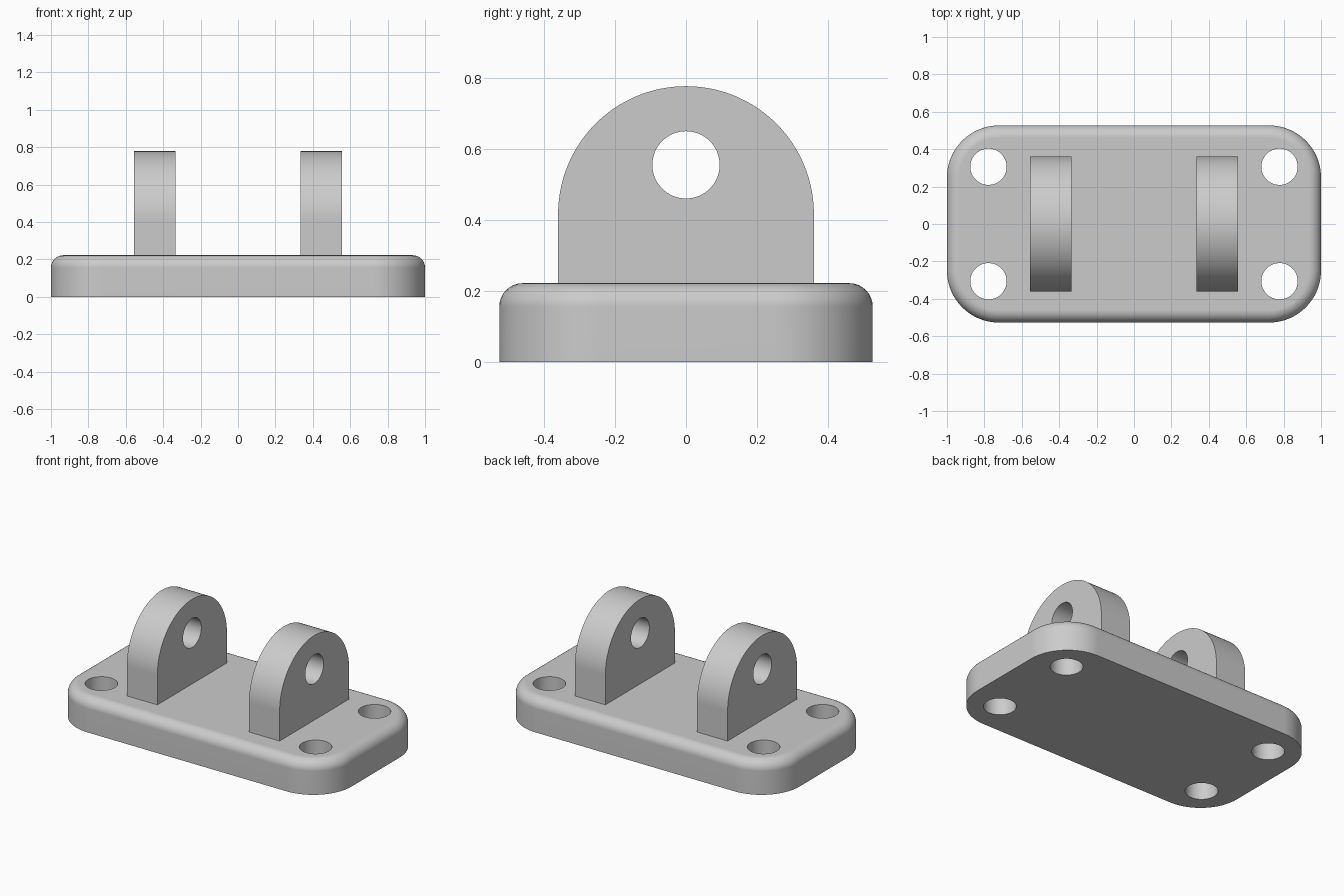
import bpy
import bmesh
from math import sin, cos, pi, radians
from mathutils import Vector

if "Cube" in bpy.data.objects:
    bpy.data.objects.remove(bpy.data.objects["Cube"], do_unlink=True)

# Overall sizes
HALF_X, HALF_Y, BASE_H = 1.0, 0.527, 0.222
CORNER_R, FILLET_R = 0.278, 0.066
BOLT_X, BOLT_Y, HOLE_R = 0.778, 0.306, 0.097
LUG_IN, LUG_OUT, LUG_R, LUG_Z = 0.333, 0.555, 0.361, 0.417
PIN_Z, PIN_R = 0.556, 0.095

grey = bpy.data.materials.new("plain grey")
grey.use_nodes = True
grey.diffuse_color = (0.6, 0.6, 0.6, 1)
grey.node_tree.nodes["Principled BSDF"].inputs["Base Color"].default_value = (0.6, 0.6, 0.6, 1)


def arc(cx, cy, r, start, end, steps):
    """Points along an arc, in degrees."""
    angles = [radians(start + (end - start) * i / steps) for i in range(steps + 1)]
    return [(cx + r * cos(a), cy + r * sin(a)) for a in angles]


def skin(name, rings):
    """Solid through equal point rings, capped at both ends."""
    bm = bmesh.new()
    loops = [[bm.verts.new(p) for p in ring] for ring in rings]
    for low, high in zip(loops, loops[1:]):
        for i in range(len(low)):
            j = (i + 1) % len(low)
            bm.faces.new((low[i], low[j], high[j], high[i]))
    bm.faces.new(loops[0][::-1])
    bm.faces.new(loops[-1])
    bmesh.ops.recalc_face_normals(bm, faces=bm.faces)
    mesh = bpy.data.meshes.new(name)
    bm.to_mesh(mesh)
    bm.free()
    mesh.materials.append(grey)
    obj = bpy.data.objects.new(name, mesh)
    bpy.context.collection.objects.link(obj)
    return obj


def activate(obj):
    bpy.ops.object.select_all(action='DESELECT')
    obj.select_set(True)
    bpy.context.view_layer.objects.active = obj


def drill(obj, centre, axis, radius):
    """Cut a round hole through the object along x or z."""
    circle = arc(0, 0, radius, 0, 360, 64)[:-1]
    c = Vector(centre)
    rings = [[c + Vector((t, u, v) if axis == 'x' else (u, v, t)) for u, v in circle]
             for t in (-0.5, 0.5)]
    cutter = skin("hole_cutter", rings)
    cutter.hide_render = True
    activate(obj)
    mod = obj.modifiers.new("hole", 'BOOLEAN')
    mod.operation = 'DIFFERENCE'
    mod.solver = 'EXACT'
    mod.object = cutter
    bpy.ops.object.modifier_apply(modifier=mod.name)
    bpy.data.objects.remove(cutter, do_unlink=True)


def finish(obj):
    """Smooth curves, crisp edges, flat large faces."""
    activate(obj)
    bpy.ops.object.shade_smooth_by_angle(angle=radians(30))
    mod = obj.modifiers.new("flat_faces", 'WEIGHTED_NORMAL')
    mod.keep_sharp = True


def base_ring(inset, z):
    """Rounded rectangle pulled in by the inset."""
    x, y, r = HALF_X - CORNER_R, HALF_Y - CORNER_R, CORNER_R - inset
    corners = [(x, y, 0), (-x, y, 90), (-x, -y, 180), (x, -y, 270)]
    return [(px, py, z) for cx, cy, a in corners
            for px, py in arc(cx, cy, r, a, a + 90, 20)]


# Base plate with a filleted top edge
rings = [base_ring(0, 0)]
for i in range(9):
    a = pi / 2 * i / 8
    rings.append(base_ring(FILLET_R * (1 - cos(a)), BASE_H - FILLET_R * (1 - sin(a))))
base = skin("base_plate", rings)
for sx in (-1, 1):
    for sy in (-1, 1):
        drill(base, (sx * BOLT_X, sy * BOLT_Y, 0.1), 'z', HOLE_R)
finish(base)

# Pair of round-topped lugs with pin holes
foot = BASE_H - 0.01
outline = [(-LUG_R, foot), (LUG_R, foot)] + arc(0, LUG_Z, LUG_R, 0, 180, 64)
for side, name in ((1, "left_lug"), (-1, "right_lug")):
    lug = skin(name, [[(side * x, y, z) for y, z in outline] for x in (LUG_IN, LUG_OUT)])
    drill(lug, (side * (LUG_IN + LUG_OUT) / 2, 0, PIN_Z), 'x', PIN_R)
    finish(lug)
